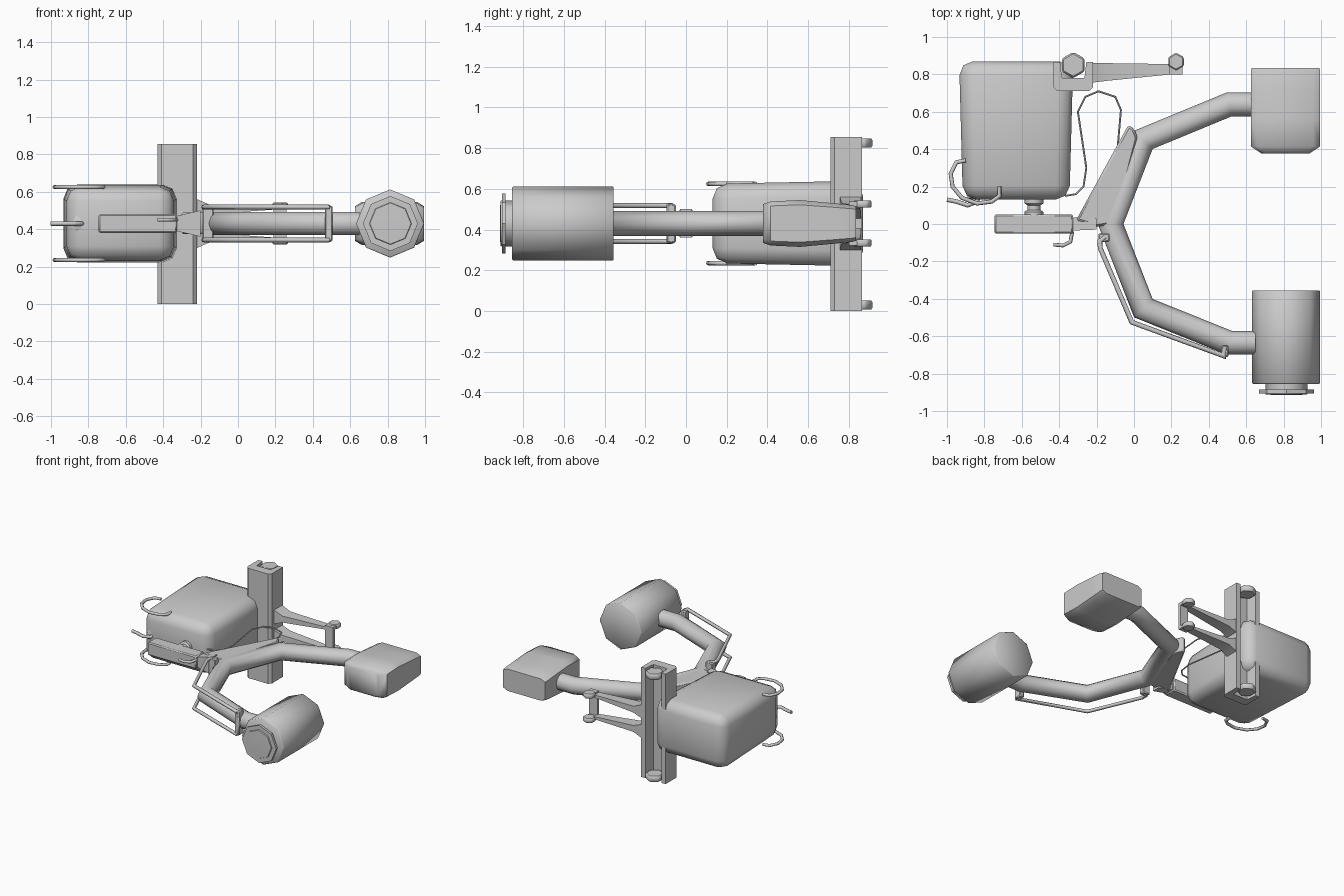
import bpy, bmesh, math
from mathutils import Vector

cube = bpy.data.objects.get("Cube")
if cube:
    bpy.data.objects.remove(cube, do_unlink=True)

grey = bpy.data.materials.new("matte_grey")
grey.use_nodes = True
COLOUR = (0.6, 0.6, 0.6, 1)
grey.diffuse_color = COLOUR
grey.node_tree.nodes["Principled BSDF"].inputs["Base Color"].default_value = COLOUR
MID = 0.43  # height of the symmetry plane


def finish(name, bm, angle=40, bevel=0, segments=1):
    bmesh.ops.recalc_face_normals(bm, faces=bm.faces)
    if bevel:
        bmesh.ops.bevel(bm, geom=bm.edges[:], offset=bevel, segments=segments,
                        profile=0.5, affect='EDGES')
    mesh = bpy.data.meshes.new(name)
    bm.to_mesh(mesh)
    bm.free()
    mesh.materials.append(grey)
    ob = bpy.data.objects.new(name, mesh)
    bpy.context.collection.objects.link(ob)
    bpy.ops.object.select_all(action='DESELECT')
    ob.select_set(True)
    bpy.context.view_layer.objects.active = ob
    bpy.ops.object.shade_smooth_by_angle(angle=math.radians(angle))
    return ob


def loft(name, rings, **kw):
    """Skin closed rings of equal point count and cap both ends."""
    bm = bmesh.new()
    loops = [[bm.verts.new(p) for p in ring] for ring in rings]
    n = len(loops[0])
    for a, b in zip(loops, loops[1:]):
        for i in range(n):
            j = (i + 1) % n
            bm.faces.new((a[i], a[j], b[j], b[i]))
    bm.faces.new(loops[0])
    bm.faces.new(loops[-1])
    return finish(name, bm, **kw)


def prism(name, outline, z0, z1, **kw):
    return loft(name, [[(x, y, z) for x, y in outline] for z in (z0, z1)], **kw)


def box(name, x, y, z, **kw):
    return prism(name, [(x[0], y[0]), (x[1], y[0]), (x[1], y[1]), (x[0], y[1])], *z, **kw)


def lathe_y(name, x, z, profile, sides, **kw):
    """Turned part about an axis along y; profile is (y, radius)."""
    turn = [2 * math.pi * i / sides for i in range(sides)]
    return loft(name, [[(x + r * math.cos(t), y, z + r * math.sin(t)) for t in turn]
                       for y, r in profile], **kw)


def knob(name, x, y, z, r, height):
    turn = [math.pi * (i + 0.5) / 3 for i in range(6)]
    return prism(name, [(x + r * math.cos(t), y + r * math.sin(t)) for t in turn],
                 z - height / 2, z + height / 2, bevel=height * 0.2)


def tube(name, path, radius, sides=8):
    """Mitred sweep along a path lying in a horizontal plane."""
    pts = [Vector(p) for p in path]
    up = Vector((0, 0, 1))
    rings = []
    for i, p in enumerate(pts):
        d0 = (p - pts[max(i - 1, 0)]).normalized()
        d1 = (pts[min(i + 1, len(pts) - 1)] - p).normalized()
        d = (d0 + d1).normalized()
        stretch = 1 / max(0.6, d.dot(d1 if d1.length else d0))
        side = d.cross(up).normalized()
        rings.append([p + radius * (side * stretch * math.cos(t) + up * math.sin(t))
                      for t in (2 * math.pi * k / sides for k in range(sides))])
    return loft(name, rings, angle=50)


def flat(path, z):
    return [(x, y, z) for x, y in path]


# Main housing, narrower at the front
loft("main_housing", [
    [(cx + sx * w, y, MID + sz * h) for sx, sz in ((-1, -1), (1, -1), (1, 1), (-1, 1))]
    for cx, y, w, h in ((-0.63, 0.13, 0.285, 0.195), (-0.63, 0.25, 0.305, 0.21),
                        (-0.63, 0.87, 0.305, 0.21))][::2],
     bevel=0.075, segments=2, angle=60)

# Wall column: a channel open to the back, with a knob near each end
prism("wall_column", [(-0.43, 0.865), (-0.43, 0.73), (-0.41, 0.71), (-0.24, 0.71),
                      (-0.22, 0.73), (-0.22, 0.865), (-0.255, 0.865), (-0.265, 0.78),
                      (-0.385, 0.78), (-0.395, 0.865)], 0, 0.855)
for end, z in (("lower", 0.03), ("upper", 0.825)):
    knob(f"{end}_column_knob", -0.325, 0.85, z, 0.07, 0.045)

# Rear bracket: two tapering arms tied together at the tip
for end, s in (("lower", -1), ("upper", 1)):
    loft(f"{end}_bracket_arm", [
        [(x, y0, MID + s * a), (x, y1, MID + s * a), (x, y1, MID + s * b), (x, y0, MID + s * b)]
        for x, y0, y1, a, b in ((-0.23, 0.755, 0.86, 0.02, 0.135),
                                (-0.15, 0.765, 0.86, 0.05, 0.1),
                                (0.2, 0.8, 0.855, 0.075, 0.095))])
    knob(f"{end}_bracket_knob", 0.225, 0.868, MID + s * 0.095, 0.048, 0.035)
    box(f"{end}_bracket_lug", (0.19, 0.26), (0.8, 0.86), (MID + s * 0.095 - 0.012, MID + s * 0.095 + 0.012))
box("bracket_tip_post", (0.19, 0.26), (0.8, 0.82), (MID - 0.1, MID + 0.1))

# Pivot shaft and link arm in front of the housing
lathe_y("pivot_shaft", -0.535, MID, [(0.04, 0.05), (0.065, 0.05), (0.075, 0.035), (0.1, 0.035),
                                     (0.11, 0.05), (0.15, 0.05)], 10)
box("link_arm", (-0.745, -0.325), (-0.052, 0.052), (0.38, 0.48), bevel=0.008)
loft("link_neck", [[(x, -h, MID - v), (x, h, MID - v), (x, h, MID + v), (x, -h, MID + v)]
                   for x, h, v in ((-0.33, 0.035, 0.04), (-0.2, 0.03, 0.07))])

# Forked yoke carrying the two heads
yoke = [(0.65, -0.635), (0.51, -0.635), (0.05, -0.45), (-0.125, 0), (0.05, 0.45), (0.51, 0.64), (0.65, 0.64)]
tube("yoke", flat(yoke, MID), 0.064, 10)
prism("yoke_hub", [(-0.31, 0.02), (-0.2, -0.015), (-0.1, 0), (0.02, 0.46), (0, 0.51), (-0.03, 0.53)],
      0.375, 0.49, bevel=0.012)

# Rear head: a block that thins toward the back
loft("rear_head", [
    [(0.81 + sx * w, y, MID + sz * h) for sx, sz in
     ((-1, -.8), (-.8, -1), (.8, -1), (1, -.8), (1, .8), (.8, 1), (-.8, 1), (-1, .8))]
    for y, w, h in ((0.378, 0.13, 0.095), (0.415, 0.185, 0.108), (0.56, 0.185, 0.115),
                    (0.72, 0.185, 0.1), (0.82, 0.185, 0.09), (0.835, 0.18, 0.085))], angle=50)

# Front head: an eight-sided drum with collar and flange
lathe_y("front_head", 0.813, MID, [(-0.855, 0.176), (-0.85, 0.182), (-0.36, 0.182), (-0.355, 0.176)], 8, angle=50)
lathe_y("front_collar", 0.815, MID, [(-0.886, 0.112), (-0.85, 0.112)], 8, angle=50)
lathe_y("front_flange", 0.815, MID, [(-0.905, 0.147), (-0.886, 0.147)], 8)
lathe_y("front_lens", 0.815, MID, [(-0.915, 0.03), (-0.912, 0.11), (-0.9, 0.115)], 8, angle=50)

# Paired hand rails and their posts along the front arm
rail = [(-0.155, -0.07), (-0.183, -0.09), (-0.18, -0.13), (-0.012, -0.525), (0.48, -0.705), (0.485, -0.66)]
for end, s in (("lower", -1), ("upper", 1)):
    tube(f"{end}_rail", flat(rail, MID + s * 0.088), 0.013)
box("inner_rail_post", (-0.19, -0.13), (-0.095, -0.05), (MID - 0.095, MID + 0.095), bevel=0.006)
box("outer_rail_post", (0.465, 0.505), (-0.71, -0.65), (MID - 0.095, MID + 0.095), bevel=0.006)

# Curved handles, hook and cables around the housing
handle = [(-0.9, 0.34), (-0.95, 0.33), (-0.98, 0.27), (-0.97, 0.2), (-0.92, 0.14),
          (-0.84, 0.11), (-0.76, 0.12), (-0.72, 0.15), (-0.72, 0.2)]
for end, s in (("lower", -1), ("upper", 1)):
    tube(f"{end}_handle", flat(handle, MID + s * 0.195), 0.011)
tube("side_lever", flat([(-1, 0.13), (-0.95, 0.12), (-0.89, 0.1), (-0.84, 0.12), (-0.82, 0.18)], MID), 0.012)
lathe_y("lever_boss", -0.84, MID, [(0.13, 0.03), (0.14, 0.05), (0.19, 0.05)], 6)
tube("front_hook", flat([(-0.43, -0.11), (-0.38, -0.115), (-0.34, -0.095), (-0.33, -0.04)], MID + 0.02), 0.01)
cable = [(-0.37, 0.15), (-0.31, 0.16), (-0.27, 0.2), (-0.255, 0.3), (-0.3, 0.6), (-0.26, 0.68),
         (-0.19, 0.71), (-0.1, 0.68), (-0.07, 0.61), (-0.09, 0.38)]
tube("cable", flat(cable, MID + 0.02), 0.005, 6)
